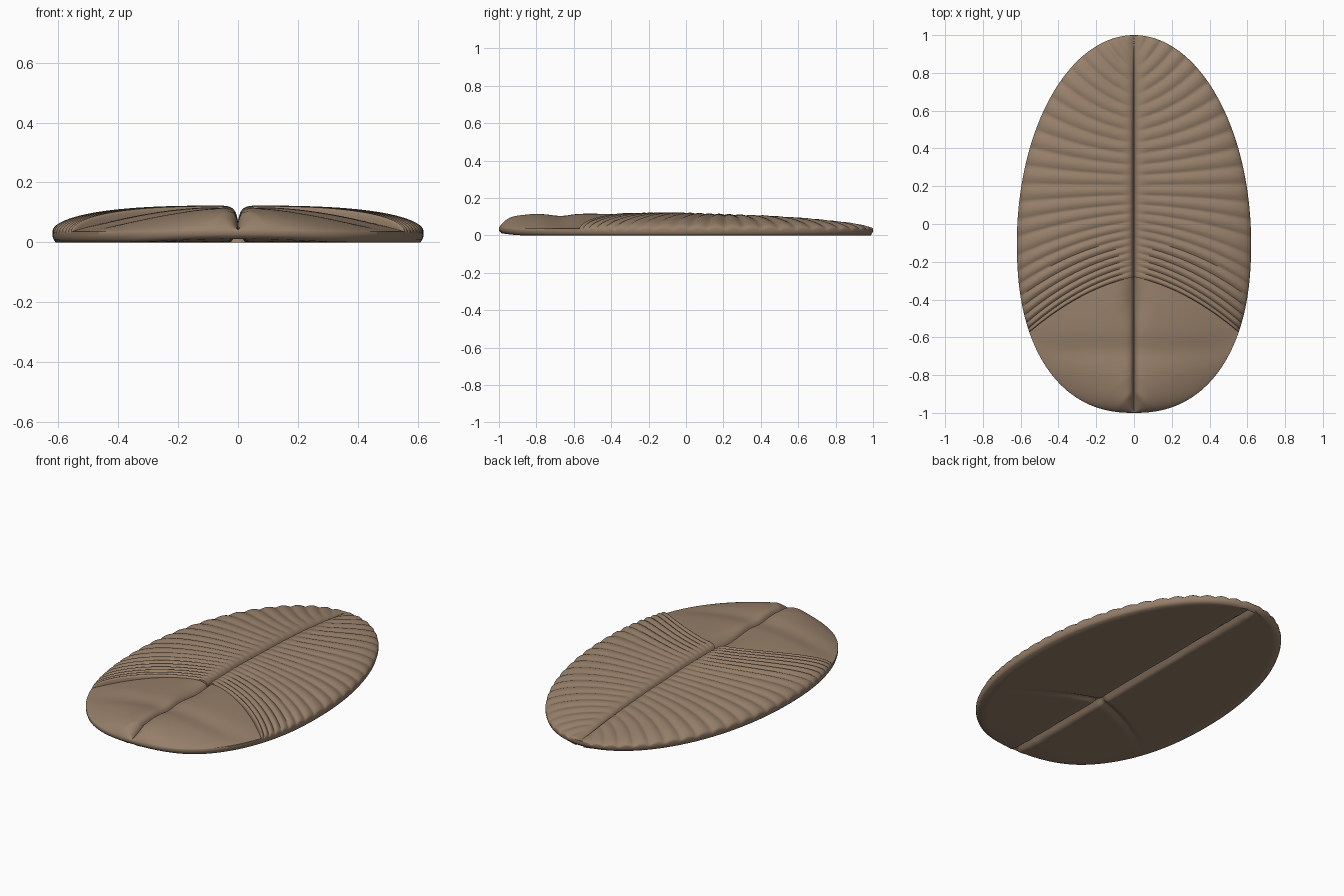
import bpy, bmesh, math

cube = bpy.data.objects.get("Cube")
if cube:
    bpy.data.objects.remove(cube, do_unlink=True)

HALF_WIDTH, WIDEST_Y, RIM_Z = 0.62, -0.1, 0.036
RIBS, STEPS, COLUMNS, HEAD_ROWS = 24, 8, 44, 60
NECK_Y, NECK_ANGLE = -0.28, -28.5

# Height of the back along the midline: (y, z)
CREST = [(-1, 0.04), (-0.95, 0.075), (-0.89, 0.108), (-0.8, 0.116), (-0.4, 0.12),
         (0, 0.123), (0.4, 0.108), (0.6, 0.094), (0.8, 0.073), (1, 0.042)]


def crest(y):
    for (y0, z0), (y1, z1) in zip(CREST, CREST[1:]):
        if y <= y1:
            return z0 + (z1 - z0) * (y - y0) / (y1 - y0)
    return CREST[-1][1]


def rim_point(degrees):
    # Egg outline, blunter at the front
    a = math.radians(degrees)
    power, length = (2 / 2.3, 0.9) if a < 0 else (1, 1.1)
    x = HALF_WIDTH * max(math.cos(a), 0) ** power
    y = WIDEST_Y + math.copysign(length * abs(math.sin(a)) ** power, a)
    return x, y


def bell(x, width):
    return math.exp(-(x / width) ** 2)


def front_lift(y):
    # The underside curls up at the very front
    return 0.014 * min(1, max(0, (-0.85 - y) / 0.15)) ** 2


def row_points(spine_y, angle, is_head, t):
    # One curved row: midline to rim on top, rolled edge, back along the base
    rx, ry = rim_point(angle)
    cx, cy = rx * 0.5, spine_y + 0.2 * (ry - spine_y)
    rise = crest(spine_y) - RIM_Z

    def along(u):
        return (2 * u * (1 - u) * cx + u * u * rx,
                (1 - u) ** 2 * spine_y + 2 * u * (1 - u) * cy + u * u * ry)

    points = []
    for j in range(COLUMNS + 1):
        u = 0.5 - 0.5 * math.cos(math.pi * j / COLUMNS)
        x, y = along(u)
        fade = 1 - u ** 6
        if is_head:
            z = RIM_Z + rise * (1 - u ** (3 - 0.7 * t)) ** (0.6 + 0.4 * t)
            z -= 0.012 * bell(y + 0.67, 0.07) * fade
            z -= 0.02 * bell(x, 0.06) * bell(y + 0.4, 0.13)
            z -= 0.006 * t ** 6 * fade
        else:
            z = RIM_Z + rise * (1 - u ** 3) ** 0.5
            valley = 1 - abs(math.sin(math.pi * RIBS * t))
            z -= (0.007 + 0.004 * u) * valley * min(1, x / 0.08)
        # Narrow midline furrow
        z -= (0.5 * (z - RIM_Z) * math.exp(-x / 0.007) + 0.009 * bell(x, 0.03)) * fade
        points.append((x, y, max(z, RIM_Z - 0.008 * u)))
    # Rolled edge under the rim
    for scale, z in ((1.0, 0.022), (0.995, 0.01), (0.983, 0.0)):
        y = WIDEST_Y + (ry - WIDEST_Y) * scale
        points.append((rx * scale, y, z + front_lift(y) * (1 - z / RIM_Z)))
    # Flat base with a midline slot and a short crease at the neck
    for u in (0.9, 0.7, 0.5, 0.3, 0.15, 0.08, 0.045, 0.03, 0.015, 0.0):
        x, y = along(u)
        z = front_lift(y) + 0.03 * max(0, 1 - x / 0.025)
        z += 0.02 * bell(spine_y - NECK_Y, 0.02) * (1 - u) ** 2
        points.append((x, y, min(z, 0.032)))
    return points


# Smooth head rows, then ribbed body rows
rows = []
for i in range(HEAD_ROWS + 1):
    t = i / HEAD_ROWS
    rows.append(row_points(-0.96 + (NECK_Y + 0.96) * t,
                           -90 + (NECK_ANGLE + 90) * t, True, t))
for i in range(RIBS * STEPS + 1):
    t = i / (RIBS * STEPS)
    rows.append(row_points(NECK_Y + 1.25 * (0.55 * t + 0.45 * t * t),
                           NECK_ANGLE + (90 - NECK_ANGLE) * t ** 1.4, False, t))

bm = bmesh.new()
grid = [[bm.verts.new(p) for p in row] for row in rows]
for a, b in zip(grid, grid[1:]):
    for j in range(len(a) - 1):
        bm.faces.new((a[j], a[j + 1], b[j + 1], b[j]))
bmesh.ops.remove_doubles(bm, verts=bm.verts, dist=0.00005)
mesh = bpy.data.meshes.new("ribbed_body")
bm.to_mesh(mesh)
bm.free()

body = bpy.data.objects.new("ribbed_body", mesh)
bpy.context.collection.objects.link(body)

# Brown skin
skin = bpy.data.materials.new("warm_brown")
skin.use_nodes = True
colour = (0.305, 0.212, 0.142, 1)
skin.diffuse_color = colour
bsdf = next(n for n in skin.node_tree.nodes if n.type == "BSDF_PRINCIPLED")
bsdf.inputs["Base Color"].default_value = colour
bsdf.inputs["Roughness"].default_value = 0.8
mesh.materials.append(skin)

# Mirror to the other side and smooth
bpy.ops.object.select_all(action="DESELECT")
body.select_set(True)
bpy.context.view_layer.objects.active = body
mirror = body.modifiers.new("mirror", "MIRROR")
mirror.merge_threshold = 0.0001
bpy.ops.object.modifier_apply(modifier=mirror.name)
bpy.ops.object.shade_smooth_by_angle(angle=math.radians(60))
